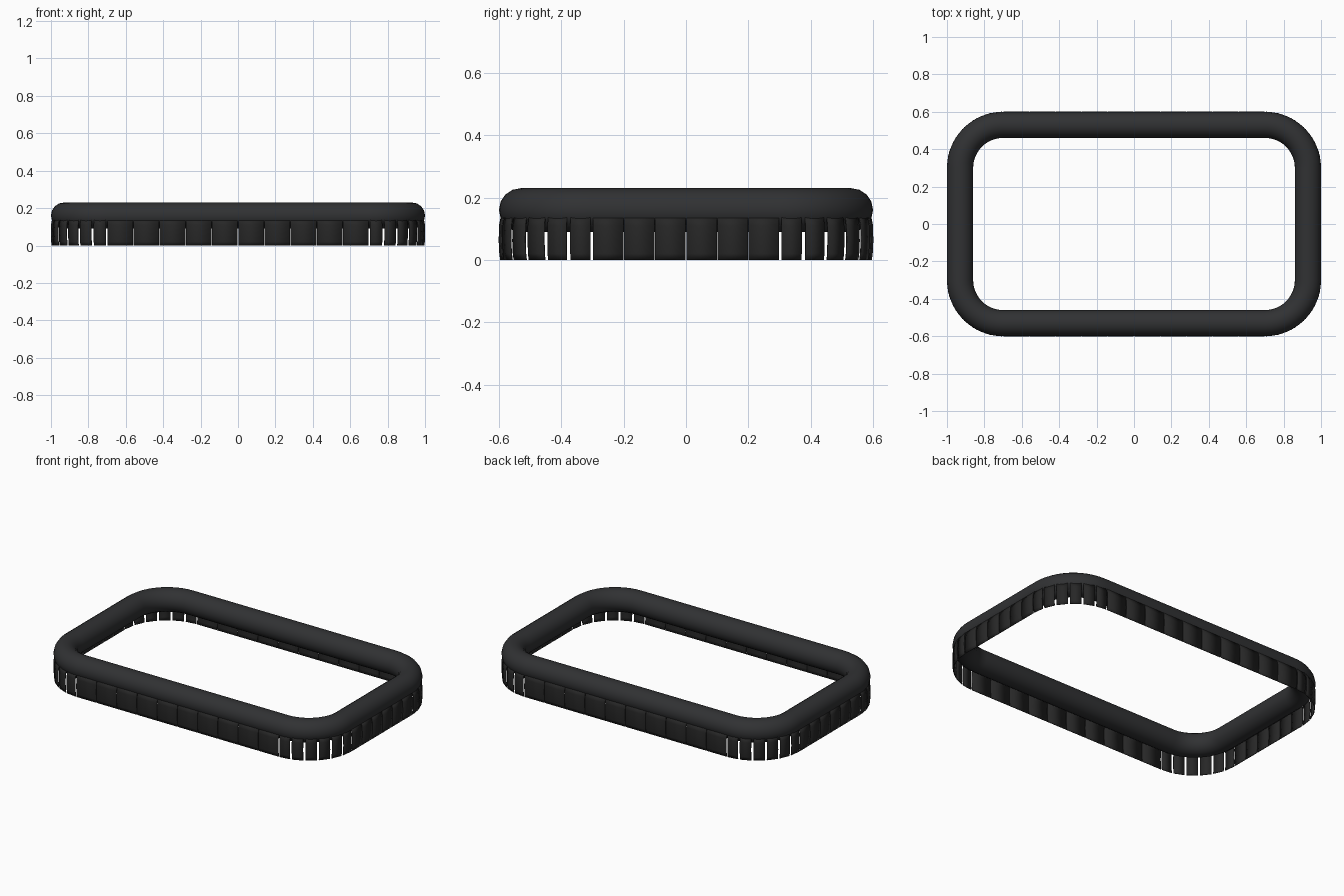
import bpy, bmesh
from math import sin, cos, pi, radians

if "Cube" in bpy.data.objects:
    bpy.data.objects.remove(bpy.data.objects["Cube"])

CX, CY = 0.70, 0.30      # corner arc centres
R_OUT, R_TUBE, Z_TUBE = 0.30, 0.07, 0.16
R_MID = R_OUT - R_TUBE


def material(name, rgb):
    m = bpy.data.materials.new(name)
    m.diffuse_color = (*rgb, 1)
    m.use_nodes = True
    m.node_tree.nodes["Principled BSDF"].inputs["Base Color"].default_value = m.diffuse_color
    return m


def finish(bm, name, mat, smooth_angle):
    bmesh.ops.recalc_face_normals(bm, faces=bm.faces)
    me = bpy.data.meshes.new(name)
    bm.to_mesh(me)
    bm.free()
    ob = bpy.data.objects.new(name, me)
    bpy.context.collection.objects.link(ob)
    me.materials.append(mat)
    bpy.ops.object.select_all(action='DESELECT')
    ob.select_set(True)
    bpy.context.view_layer.objects.active = ob
    bpy.ops.object.shade_smooth_by_angle(angle=radians(smooth_angle))
    return ob


def at(station, offset, z):
    """Point at an outward offset from the arc centre line of a station."""
    cx, cy, a = station
    return (cx + offset * cos(a), cy + offset * sin(a), z)


def corner(i):
    sx, sy = [(1, 1), (-1, 1), (-1, -1), (1, -1)][i % 4]
    return sx * CX, sy * CY


# Inflated rounded-rectangle tube
bm = bmesh.new()
SIDES, ARC = 16, 12
rings = []
for i in range(4):
    cx, cy = corner(i)
    for k in range(ARC + 1):
        st = (cx, cy, pi / 2 * (i + k / ARC))
        rings.append([bm.verts.new(at(st, R_MID + R_TUBE * cos(2 * pi * s / SIDES),
                                      Z_TUBE + R_TUBE * sin(2 * pi * s / SIDES)))
                      for s in range(SIDES)])
for i, ring in enumerate(rings):
    nxt = rings[(i + 1) % len(rings)]
    for s in range(SIDES):
        t = (s + 1) % SIDES
        bm.faces.new((ring[s], nxt[s], nxt[t], ring[t]))
finish(bm, "tube_ring", material("tube_rubber", (0.03, 0.031, 0.033)), 60)

# Skirt fingers: separate thin panels hanging below the tube's outer edge
PROFILE = [(0.292, 0.14), (0.298, 0.11), (0.299, 0.06), (0.297, 0.02), (0.294, 0.0)]
bm = bmesh.new()


def finger(a, b):
    cols = [[bm.verts.new(at(st, r, z)) for r, z in PROFILE] for st in (a, b)]
    for j in range(len(PROFILE) - 1):
        bm.faces.new((cols[0][j], cols[1][j], cols[1][j + 1], cols[0][j + 1]))


for i in range(4):
    cx, cy = corner(i)
    # corner fan with open slits
    step, gap = pi / 12, 0.02
    for k in range(6):
        a0 = pi / 2 * i + k * step
        finger((cx, cy, a0 + gap), (cx, cy, a0 + step - gap))
    # straight run to the next corner
    nx, ny = corner(i + 1)
    n = 10 if i % 2 == 0 else 6
    ang = pi / 2 * (i + 1)
    for k in range(n):
        t0, t1 = (k + 0.01) / n, (k + 0.99) / n
        finger(*[(cx + (nx - cx) * t, cy + (ny - cy) * t, ang) for t in (t0, t1)])

skirt = finish(bm, "skirt_fingers", material("skirt_rubber", (0.02, 0.02, 0.02)), 40)
sol = skirt.modifiers.new("thickness", 'SOLIDIFY')
sol.thickness = 0.004
sol.offset = 0
